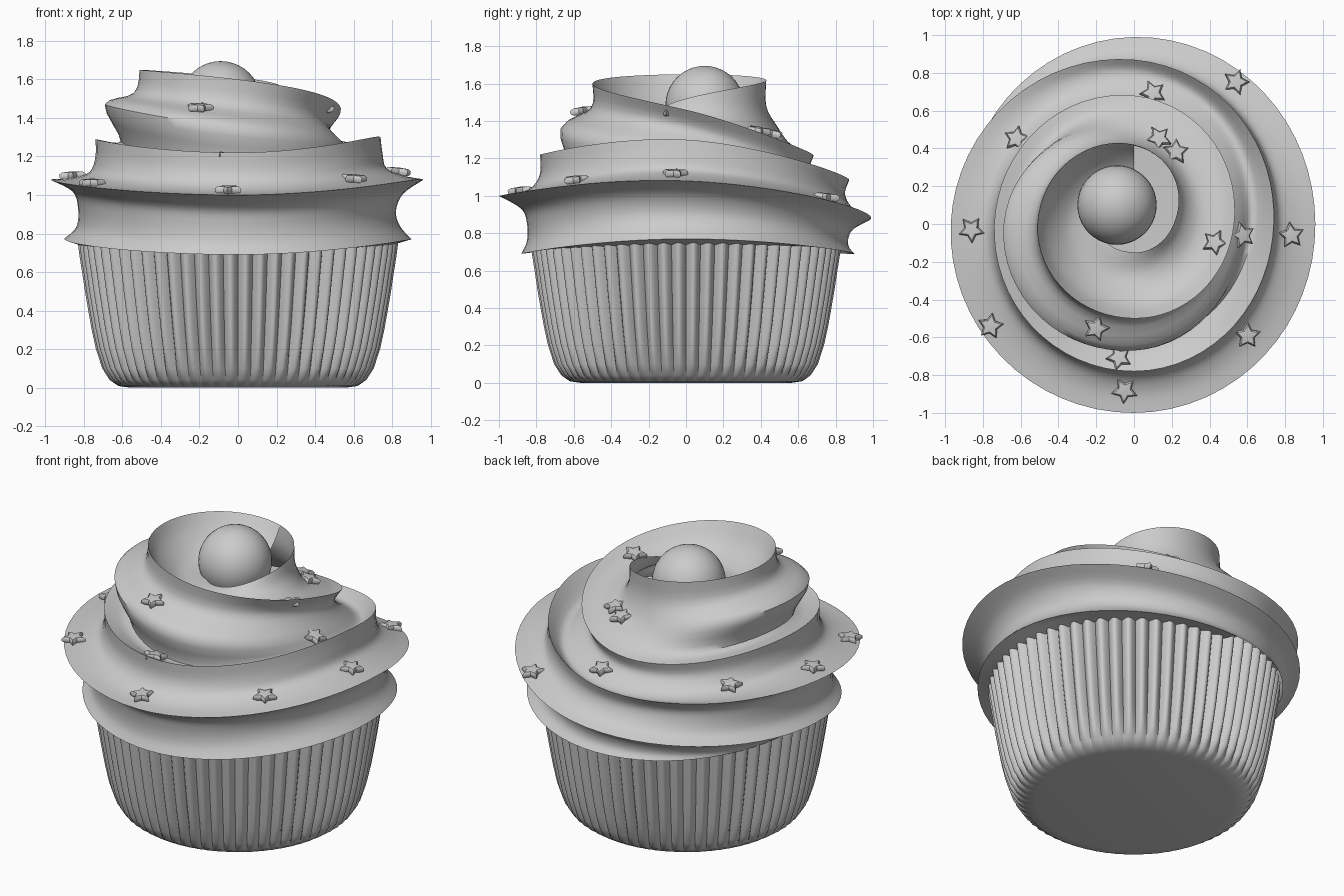
import bpy, bmesh, math
from math import pi, sin, cos
from mathutils import Vector
from mathutils.bvhtree import BVHTree

if "Cube" in bpy.data.objects:
    bpy.data.objects.remove(bpy.data.objects["Cube"])


def finish(name, bm, angle):
    bmesh.ops.remove_doubles(bm, verts=bm.verts, dist=1e-5)
    bmesh.ops.recalc_face_normals(bm, faces=bm.faces)
    me = bpy.data.meshes.new(name)
    bm.to_mesh(me)
    bm.free()
    ob = bpy.data.objects.new(name, me)
    bpy.context.collection.objects.link(ob)
    bpy.ops.object.select_all(action='DESELECT')
    ob.select_set(True)
    bpy.context.view_layer.objects.active = ob
    bpy.ops.object.shade_smooth_by_angle(angle=math.radians(angle))
    return ob


def spline(pts, t):
    # Catmull-Rom through evenly spaced (radius, height) points
    n = len(pts) - 1
    t = max(0, min(n, t))
    i = min(int(t), n - 1)
    f = t - i
    a, b, c, d = (Vector(pts[max(0, min(n, j))]) for j in (i - 1, i, i + 1, i + 2))
    return b + 0.5 * f * ((c - a) + f * ((2 * a - 5 * b + 4 * c - d) + f * (3 * b - a - 3 * c + d)))


def grid(bm, rows, closed=False):
    vs = [[bm.verts.new(p) for p in r] for r in rows]
    n = len(vs)
    for i in range(n if closed else n - 1):
        a, b = vs[i], vs[(i + 1) % n]
        for j in range(len(a) - 1):
            bm.faces.new((a[j], b[j], b[j + 1], a[j + 1]))
    return vs


# Pleated paper case
PLEATS, PER = 64, 8
case_profile = [(.56, 0), (.62, .008), (.665, .04), (.70, .10), (.73, .2), (.752, .3),
                (.77, .4), (.787, .5), (.802, .6), (.815, .68), (.825, .76)]
bm = bmesh.new()
rows = []
for i in range(PLEATS * PER):
    a = 2 * pi * i / (PLEATS * PER)
    wave = abs(sin(pi * i / PER))
    row = []
    for r, z in case_profile:
        depth = .042 * min(1, max(0, z) / .15)
        rr = r + depth * (wave - .8)
        row.append((rr * cos(a), rr * sin(a), z))
    rows.append(row)
vs = grid(bm, rows, closed=True)
bm.faces.new([r[0] for r in vs])
finish("paper_case", bm, 50)

# Icing: one ridge spiralling out and down, a quarter turn per point
ridge = [(.08, 1.42), (.18, 1.42), (.15, 1.44), (.21, 1.52),
         (.42, 1.61), (.51, 1.65), (.50, 1.60), (.53, 1.46),
         (.68, 1.22), (.74, 1.29), (.78, 1.22), (.74, 1.30),
         (.87, 1.09), (.97, 1.08), (1.0, 1.0), (.96, 1.08),
         (.99, .88), (.90, .77), (.88, .69), (.90, .77),
         (.90, .69), (.80, .73), (.79, .71), (.80, .74), (.79, .72)]
# Hollow between each ridge and the next one out
hollow = [((.20, 1.44), (.30, 1.48), (.37, 1.54)), ((.32, 1.44), (.40, 1.49), (.47, 1.57)),
          ((.25, 1.41), (.34, 1.43), (.43, 1.49)), ((.25, 1.45), (.34, 1.40), (.45, 1.41)),
          ((.42, 1.47), (.48, 1.34), (.60, 1.25)), ((.54, 1.53), (.69, 1.47), (.61, 1.28)),
          ((.51, 1.46), (.67, 1.35), (.63, 1.16)), ((.47, 1.36), (.56, 1.25), (.63, 1.18)),
          ((.66, 1.14), (.74, 1.07), (.81, 1.05)), ((.74, 1.20), (.77, 1.12), (.86, 1.09)),
          ((.78, 1.12), (.82, 1.05), (.90, 1.01)), ((.75, 1.22), (.77, 1.14), (.86, 1.10)),
          ((.85, 1.02), (.87, .96), (.92, .91)), ((.86, 1.02), (.83, .93), (.84, .83)),
          ((.88, .93), (.85, .85), (.85, .76)), ((.86, 1.01), (.82, .92), (.84, .84)),
          ((.90, .83), (.87, .78), (.87, .73))]
for k in range(17, 21):
    hollow.append(tuple(Vector(ridge[k]).lerp(Vector(ridge[k + 4]), f) for f in (.25, .5, .75)))

STEPS, SUB = 16, 4
bm = bmesh.new()
rows = []
for i in range(20 * STEPS + 1):
    t = i / STEPS
    a = pi / 2 + t * pi / 2
    section = [spline(ridge, t)]
    section += [spline([h[j] for h in hollow], t) for j in range(3)]
    section.append(spline(ridge, t + 4))
    row = []
    for j in range(4 * SUB + 1):
        r, z = spline(section, j / SUB)
        row.append((r * cos(a), r * sin(a), z))
    rows.append(row)
grid(bm, rows)
icing = finish("icing_swirl", bm, 50)

# Round blob in the middle of the swirl
bm = bmesh.new()
bmesh.ops.create_uvsphere(bm, u_segments=40, v_segments=20, radius=.21)
bmesh.ops.translate(bm, verts=bm.verts, vec=(-.09, .10, 1.485))
finish("icing_centre", bm, 60)

# Star sprinkles resting on the icing
me = icing.data
tree = BVHTree.FromPolygons([v.co for v in me.vertices], [p.vertices for p in me.polygons])
spots = [(.54, .75), (.10, .69), (-.62, .45), (.13, .45), (.22, .38), (-.86, -.03), (.83, -.06),
         (.43, -.10), (.57, -.06), (-.20, -.55), (-.08, -.71), (-.76, -.54), (-.05, -.88), (.60, -.59)]
for n, (x, y) in enumerate(spots):
    hit, normal, _, _ = tree.ray_cast(Vector((x, y, 3)), Vector((0, 0, -1)))
    if hit is None:
        continue
    if normal.z < 0:
        normal = -normal
    up = (normal * .5 + Vector((0, 0, 1))).normalized()
    rot = Vector((0, 0, 1)).rotation_difference(up)
    bm = bmesh.new()
    rings = []
    for scale, z in ((.8, -.018), (1, -.008), (1, .008), (.8, .018)):
        rings.append([])
        for i in range(10):
            a = i * pi / 5 + n * .7
            r = scale * (.072 if i % 2 == 0 else .038)
            p = rot @ Vector((r * cos(a), r * sin(a), z)) + hit + up * .012
            rings[-1].append(bm.verts.new(p))
    for a, b in zip(rings, rings[1:]):
        for i in range(10):
            j = (i + 1) % 10
            bm.faces.new((a[i], a[j], b[j], b[i]))
    for ring, z in ((rings[0], -.022), (rings[-1], .022)):
        c = bm.verts.new(hit + up * (.012 + z))
        for i in range(10):
            bm.faces.new((ring[i], ring[(i + 1) % 10], c))
    finish("star_sprinkle_%02d" % (n + 1), bm, 40)
